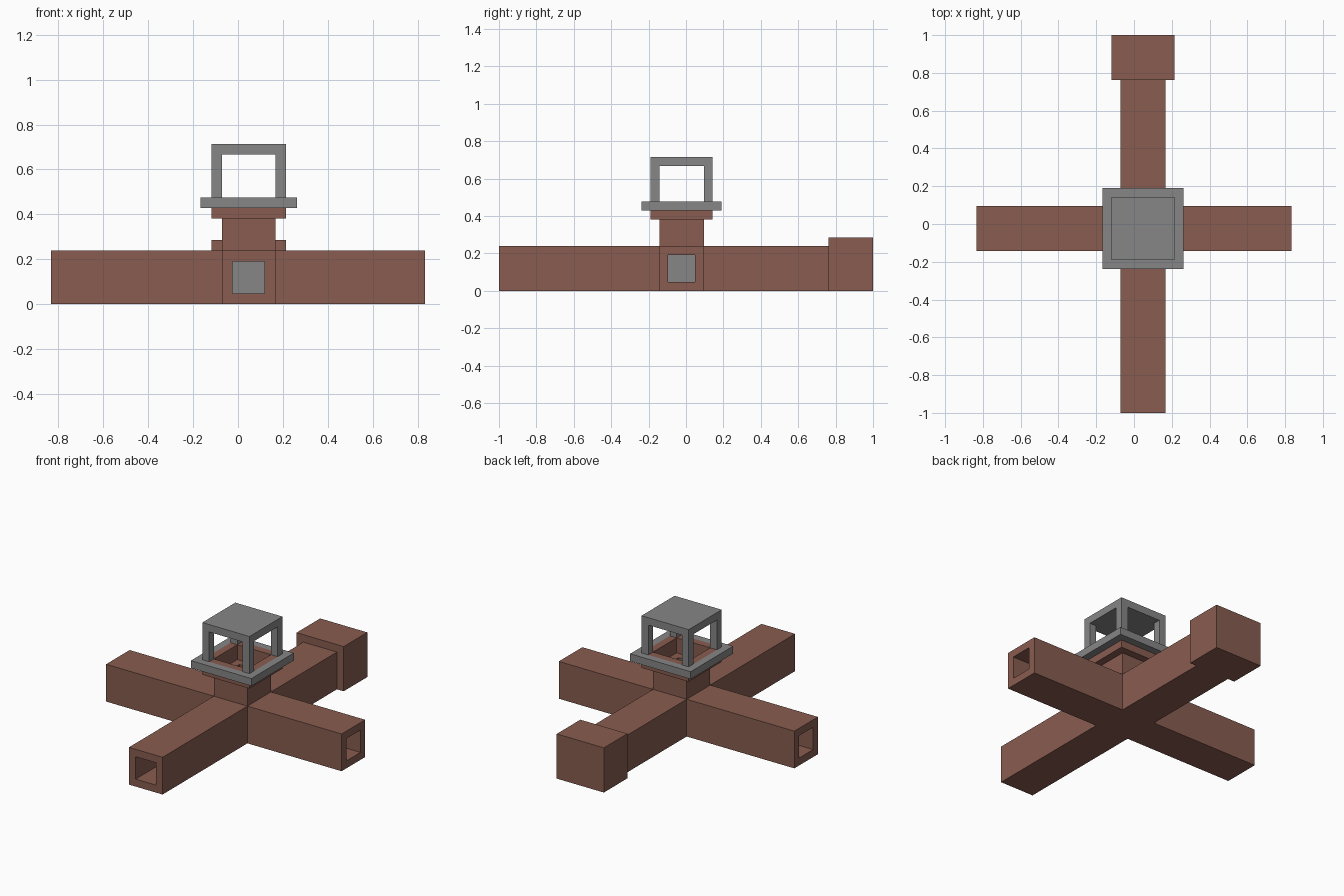
import bpy
import bmesh
from mathutils import Vector, Matrix

cube = bpy.data.objects.get("Cube")
if cube:
    bpy.data.objects.remove(cube, do_unlink=True)

U = 2 / 42                     # one building block
CX, CY = 1, -0.5               # axis of the tower, in blocks


def material(name, color):
    m = bpy.data.materials.new(name)
    m.use_nodes = True
    m.diffuse_color = color
    bsdf = next(n for n in m.node_tree.nodes if n.type == 'BSDF_PRINCIPLED')
    bsdf.inputs["Base Color"].default_value = color
    bsdf.inputs["Roughness"].default_value = 0.9
    return m


brown = material("brick brown", (0.246, 0.107, 0.080, 1))
grey = material("stone grey", (0.24, 0.24, 0.24, 1))


def finish(name, bm, mat):
    bmesh.ops.recalc_face_normals(bm, faces=bm.faces)
    bmesh.ops.scale(bm, vec=(U, U, U), verts=bm.verts)
    mesh = bpy.data.meshes.new(name)
    bm.to_mesh(mesh)
    bm.free()
    mesh.materials.append(mat)
    obj = bpy.data.objects.new(name, mesh)
    bpy.context.collection.objects.link(obj)


def box(name, center, size, mat):
    bm = bmesh.new()
    bmesh.ops.create_cube(bm, size=1, matrix=Matrix.Translation(center) @ Matrix.Diagonal((*size, 1)))
    finish(name, bm, mat)


def tube(name, start, end, outer, inner, mat):
    """Square pipe between two points, with outer and inner widths."""
    start, end = Vector(start), Vector(end)
    axis = (end - start).normalized()
    side = Vector((0, 0, 1)).cross(axis) if abs(axis.z) < 0.5 else Vector((1, 0, 0))
    up = axis.cross(side)
    corners = [(-1, -1), (1, -1), (1, 1), (-1, 1)]
    bm = bmesh.new()
    loops = [[bm.verts.new(p + (side * a + up * b) * w / 2) for a, b in corners]
             for p, w in ((start, outer), (end, outer), (end, inner), (start, inner))]
    for k in range(4):
        a, b = loops[k], loops[(k + 1) % 4]
        for i in range(4):
            j = (i + 1) % 4
            bm.faces.new((a[i], a[j], b[j], b[i]))
    finish(name, bm, mat)


# Four hollow arms around the hub
MID = 2.5
tube("front_arm", (CX, -21, MID), (CX, CY - MID, MID), 5, 3, brown)
tube("back_arm", (CX, CY + MID, MID), (CX, 16, MID), 5, 3, brown)
tube("right_arm", (-17.5, CY, MID), (CX - MID, CY, MID), 5, 3, brown)
tube("left_arm", (CX + MID, CY, MID), (17.5, CY, MID), 5, 3, brown)

# Closed block at the end of the back arm
box("back_end_block", (CX, 18.5, 3), (7, 5, 6), brown)

# Hub: floor, corner columns and the stone core
box("hub_floor", (CX, CY, 0.5), (5, 5, 1), brown)
box("hub_core", (CX, CY, MID), (3, 3, 3), grey)
for sx, nx in ((-1, "right"), (1, "left")):
    for sy, ny in ((-1, "front"), (1, "back")):
        box(f"hub_column_{ny}_{nx}", (CX + 2 * sx, CY + 2 * sy, MID), (1, 1, 3), brown)
        # Posts carrying the roof
        box(f"roof_post_{ny}_{nx}", (CX + 3 * sx, CY + 3 * sy, 12), (1, 1, 4), grey)

# Shaft, widened collar, stone rim and roof
tube("shaft", (CX, CY, 4), (CX, CY, 8), 5, 3, brown)
tube("collar", (CX, CY, 8), (CX, CY, 10), 7, 5, brown)
tube("stone_rim", (CX, CY, 9), (CX, CY, 10), 9, 7, grey)
box("roof", (CX, CY, 14.5), (7, 7, 1), grey)
